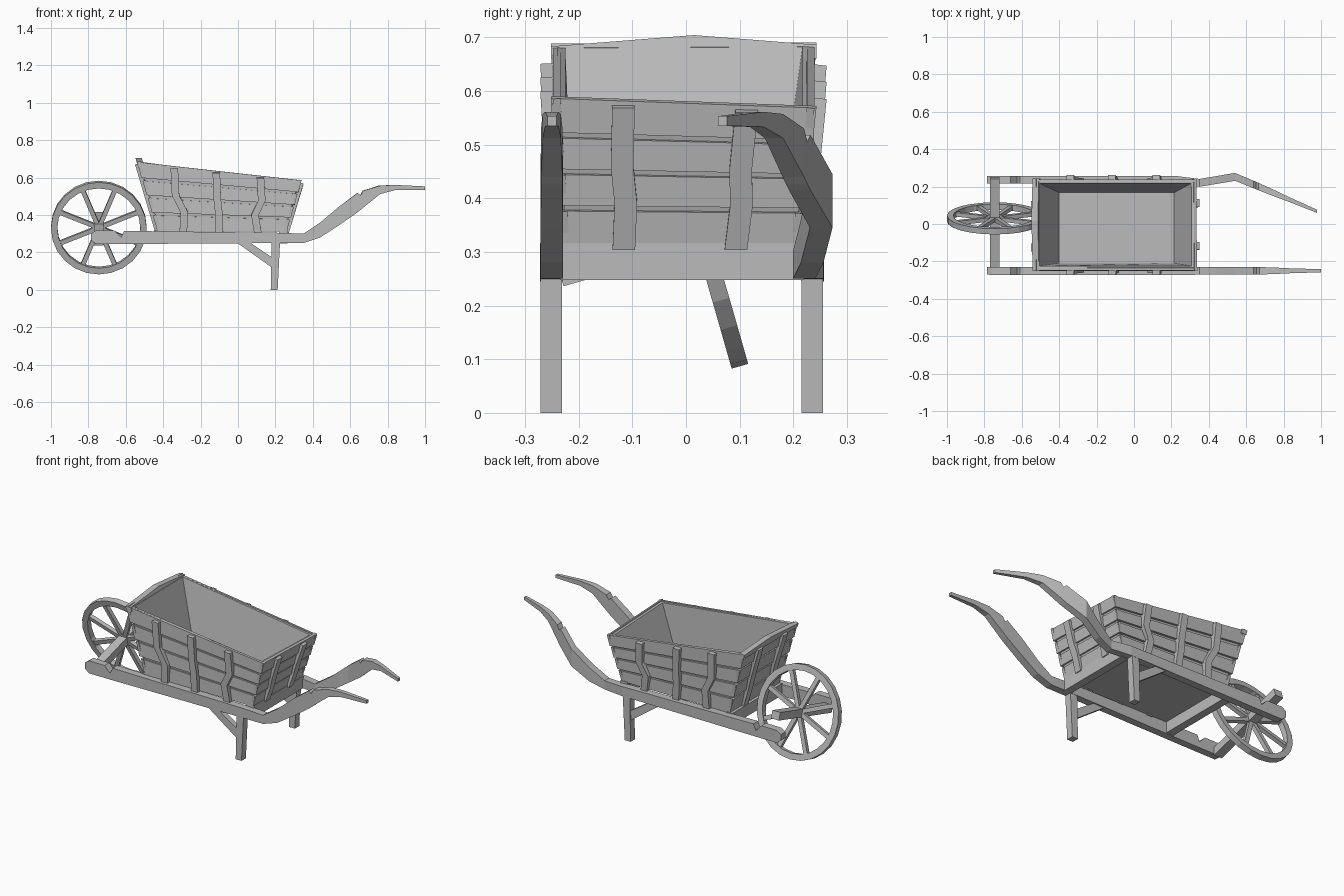
import bpy, bmesh, math
from mathutils import Vector, Matrix

cube = bpy.data.objects.get("Cube")
if cube:
    bpy.data.objects.remove(cube, do_unlink=True)

wood = bpy.data.materials.new("grey_wood")
wood.use_nodes = True
GREY = (0.5, 0.5, 0.5, 1)
wood.diffuse_color = GREY
wood.node_tree.nodes["Principled BSDF"].inputs["Base Color"].default_value = GREY


def finish(name, bm):
    bmesh.ops.recalc_face_normals(bm, faces=bm.faces)
    mesh = bpy.data.meshes.new(name)
    bm.to_mesh(mesh)
    bm.free()
    mesh.materials.append(wood)
    ob = bpy.data.objects.new(name, mesh)
    bpy.context.collection.objects.link(ob)
    return ob


def add_loft(bm, rings, closed=False):
    """Skin a row of equal point rings, capped unless closed into a loop."""
    rows = [[bm.verts.new(p) for p in r] for r in rings]
    n = len(rows[0])
    pairs = list(zip(rows, rows[1:]))
    if closed:
        pairs.append((rows[-1], rows[0]))
    else:
        bm.faces.new(rows[0])
        bm.faces.new(rows[-1])
    for a, b in pairs:
        for i in range(n):
            j = (i + 1) % n
            bm.faces.new((a[i], a[j], b[j], b[i]))


def loft(name, rings, closed=False):
    bm = bmesh.new()
    add_loft(bm, rings, closed)
    return finish(name, bm)


def box_rings(x0, x1, y0, y1, z0, z1):
    return [[(x, y0, z0), (x, y1, z0), (x, y1, z1), (x, y0, z1)] for x in (x0, x1)]


def prism_y(name, outline, y0, y1):
    return loft(name, [[(x, y, z) for x, z in outline] for y in (y0, y1)])


def interpolate(table, x):
    for (xa, ya), (xb, yb) in zip(table, table[1:]):
        if x <= xb:
            return ya + (yb - ya) * (x - xa) / (xb - xa)
    return table[-1][1]


# Side rails that sweep up into the handles: x, bottom, top, width
RAIL = [(-0.785, 0.265, 0.30, 0.04), (-0.76, 0.245, 0.317, 0.042),
        (-0.66, 0.245, 0.317, 0.042), (-0.625, 0.245, 0.28, 0.042),
        (-0.61, 0.245, 0.315, 0.042), (0.23, 0.25, 0.305, 0.042),
        (0.35, 0.25, 0.30, 0.042), (0.44, 0.28, 0.36, 0.042),
        (0.54, 0.345, 0.445, 0.042), (0.64, 0.415, 0.518, 0.04),
        (0.655, 0.427, 0.505, 0.04), (0.67, 0.44, 0.53, 0.04),
        (0.76, 0.512, 0.557, 0.034), (0.84, 0.533, 0.561, 0.026),
        (1.0, 0.535, 0.553, 0.017)]
FRONT_PATH = [(-1, -0.251), (1, -0.25)]
BACK_PATH = [(-1, 0.237), (0.23, 0.235), (0.35, 0.22), (0.54, 0.252), (1.0, 0.068)]
for name, path, reach in (("front_rail", FRONT_PATH, 1), ("back_rail", BACK_PATH, 0.978)):
    rings = []
    for x, lo, hi, w in RAIL:
        y = interpolate(path, x)
        px = x if x < 0.6 else 0.6 + (x - 0.6) * (reach - 0.6) / 0.4
        rings.append([(px, y - w / 2, lo), (px, y + w / 2, lo),
                      (px, y + w / 2, hi), (px, y - w / 2, hi)])
    loft(name, rings)

# Legs and their diagonal braces
LEG = [(0.175, 0), (0.212, 0), (0.225, 0.26), (0.18, 0.26)]
BRACE = [(-0.01, 0.255), (0.06, 0.255), (0.18, 0.175), (0.18, 0.12)]
for side, y in (("front", -0.251), ("back", 0.235)):
    prism_y(side + "_leg", LEG, y - 0.02, y + 0.02)
    prism_y(side + "_brace", BRACE, y - 0.017, y + 0.014)

# Cross beams under the tray
loft("rear_cross_beam", box_rings(0.22, 0.265, -0.235, 0.22, 0.248, 0.317))
loft("wheel_end_cross_beam", box_rings(-0.45, -0.405, -0.235, 0.22, 0.25, 0.317))

# Tray corners, counter-clockwise from the wheel end of the front side
BOTTOM = [Vector((x, y, 0.313)) for x, y in
          ((-0.43, -0.235), (0.26, -0.235), (0.26, 0.215), (-0.43, 0.215))]
TOP = [Vector(p) for p in ((-0.54, -0.252, 0.683), (0.34, -0.252, 0.585),
                           (0.338, 0.243, 0.567), (-0.54, 0.243, 0.685))]
IN_TOP = [Vector(p) for p in ((-0.505, -0.225, 0.68), (0.308, -0.225, 0.583),
                              (0.306, 0.217, 0.566), (-0.505, 0.217, 0.682))]
IN_BOTTOM = [Vector((x, y, 0.33)) for x, y in
             ((-0.40, -0.21), (0.215, -0.21), (0.215, 0.168), (-0.40, 0.168))]


def wall(i):
    """Point function and outward direction for one tray side."""
    j = (i + 1) % 4
    b0, b1, t0, t1 = BOTTOM[i], BOTTOM[j], TOP[i], TOP[j]
    normal = (b1 - b0).cross(t0 - b0).normalized()
    return (lambda u, v: b0.lerp(b1, u).lerp(t0.lerp(t1, u), v)), normal


# Hollow inner shell, set in behind the planks
centre = Vector((-0.09, -0.005, 0))


def inset(p):
    q = p.copy()
    q.x -= math.copysign(0.012, p.x - centre.x)
    q.y -= math.copysign(0.012, p.y - centre.y)
    return q


loft("tray_shell", [[inset(p) for p in BOTTOM], [inset(p) for p in TOP], IN_TOP, IN_BOTTOM])

# Overlapping planks and kinked battens on every side
PLANKS = 4
GAP = 0.022
SIDES = ("front", "rear", "back", "wheel_end")
BATTENS = {"front": (0.215, 0.48, 0.76), "back": (0.24, 0.52, 0.785),
           "rear": (0.27, 0.735), "wheel_end": (0.28, 0.74)}
KINKS = [(-0.02, -0.012), (0.3, 0.014), (0.55, -0.014), (0.97, 0.008)]
for i, side in enumerate(SIDES):
    at, out = wall(i)
    for k in range(PLANKS):
        lo = k / PLANKS + (GAP if k else 0)
        hi = (k + 1) / PLANKS - (GAP if k < PLANKS - 1 else 0)
        rings = []
        for u in (0, 1):
            a, b = at(u, lo), at(u, hi)
            rings.append([a + out * 0.002, b - out * 0.004, b - out * 0.018, a - out * 0.018])
        loft(f"{side}_plank_{k + 1}", rings)
    along = (BOTTOM[(i + 1) % 4] - BOTTOM[i]).normalized()
    long_side = side in ("front", "back")
    half, thick = (0.02, 0.02) if long_side else (0.021, 0.014)
    for k, u in enumerate(BATTENS[side]):
        rings = []
        sway = (1, 0.15, -1)[k] if long_side else 0.2
        for v, kink in KINKS:
            c = at(u, v) + along * kink * sway
            a, b = c - along * half, c + along * half
            rings.append([a - out * 0.01, b - out * 0.01, b + out * thick, a + out * thick])
        loft(f"{side}_batten_{k + 1}", rings)

# Peaked crest on the wheel-end board
CREST = [(-0.252, 0.66), (-0.252, 0.683), (0.015, 0.704), (0.243, 0.686), (0.243, 0.66)]
loft("crest_board", [[(x - (z - 0.683) * 0.3, y, z) for y, z in CREST] for x in (-0.542, -0.508)])

# Wheel and axle, leaning together
R_OUT, R_IN, HALF = 0.256, 0.222, 0.016
lean = Matrix.Translation((-0.744, 0.03, 0.333)) @ Matrix.Rotation(math.radians(16), 4, 'X')
SEGMENTS = 24
rings = []
for s in range(SEGMENTS):
    a = 2 * math.pi * s / SEGMENTS
    c, d = math.cos(a), math.sin(a)
    rings.append([lean @ Vector((r * c, y, r * d)) for r, y in
                  ((R_IN, -HALF), (R_OUT, -HALF), (R_OUT, HALF), (R_IN, HALF))])
loft("wheel_rim", rings, closed=True)

bm = bmesh.new()
for s in range(8):
    turn = lean @ Matrix.Rotation(math.pi * (s + 0.5) / 4, 4, 'Y')
    add_loft(bm, [[turn @ Vector(p) for p in ring]
                  for ring in box_rings(0.01, R_IN + 0.006, -0.011, 0.011, -0.012, 0.012)])
finish("wheel_spokes", bm)

loft("axle", [[lean @ Vector(p) for p in ring]
              for ring in box_rings(-0.025, 0.025, -0.275, 0.225, -0.022, 0.022)])
